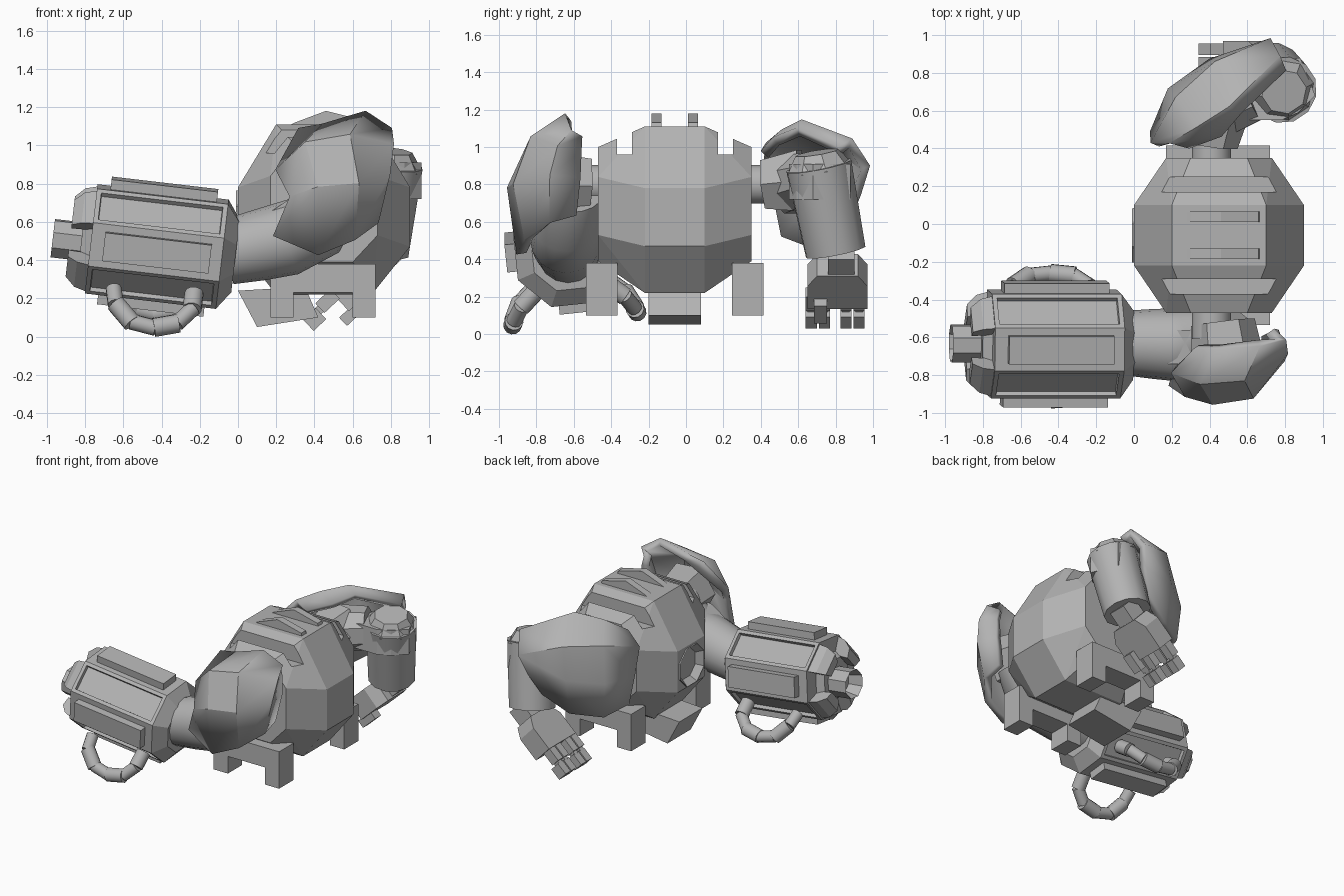
import bpy, bmesh
from math import radians, pi, cos, sin
from mathutils import Matrix, Vector

cube = bpy.data.objects.get("Cube")
if cube:
    bpy.data.objects.remove(cube, do_unlink=True)

grey = bpy.data.materials.new("plain_grey")
grey.use_nodes = True
GREY = (0.45, 0.45, 0.45, 1)
grey.diffuse_color = GREY
grey.node_tree.nodes["Principled BSDF"].inputs["Base Color"].default_value = GREY
I4 = Matrix.Identity(4)


def finish(name, bm, M=I4, smooth=0):
    bmesh.ops.transform(bm, matrix=M, verts=bm.verts)
    me = bpy.data.meshes.new(name)
    bm.to_mesh(me)
    bm.free()
    me.materials.append(grey)
    ob = bpy.data.objects.new(name, me)
    bpy.context.scene.collection.objects.link(ob)
    if smooth:
        bpy.ops.object.select_all(action='DESELECT')
        ob.select_set(True)
        bpy.context.view_layer.objects.active = ob
        bpy.ops.object.shade_smooth_by_angle(angle=radians(smooth))
    return ob


def hull(name, pts, M=I4):
    bm = bmesh.new()
    for p in pts:
        bm.verts.new(p)
    bmesh.ops.convex_hull(bm, input=bm.verts)
    bmesh.ops.delete(bm, geom=[v for v in bm.verts if not v.link_faces], context='VERTS')
    bmesh.ops.dissolve_limit(bm, angle_limit=radians(1), verts=bm.verts, edges=bm.edges)
    bmesh.ops.recalc_face_normals(bm, faces=bm.faces)
    return finish(name, bm, M)


def prism(name, xz, y0, y1):
    return hull(name, [(x, y, z) for x, z in xz for y in (y0, y1)])


def box(name, c, size, M=I4):
    bm = bmesh.new()
    bmesh.ops.create_cube(bm, size=1, matrix=Matrix.LocRotScale(Vector(c), None, Vector(size)))
    return finish(name, bm, M)


def tube(name, a, b, r1, r2, n=8, M=I4, hole=0, inset=0, smooth=0):
    a, b = Vector(a), Vector(b)
    bm = bmesh.new()
    bmesh.ops.create_cone(bm, cap_ends=True, segments=n, radius1=r1, radius2=r2, depth=(b - a).length,
                          matrix=Matrix.Rotation(pi / n, 4, 'Z'))
    bm.normal_update()
    if hole:  # sink the far cap
        cap = max(bm.faces, key=lambda f: f.normal.z)
        bmesh.ops.inset_region(bm, faces=[cap], thickness=r2 * 0.25)
        bmesh.ops.translate(bm, verts=cap.verts, vec=(0, 0, -hole))
    if inset:  # recess the diagonal sides
        diag = [f for f in bm.faces if abs(f.normal.x) > 0.5 and abs(f.normal.y) > 0.5]
        bmesh.ops.inset_individual(bm, faces=diag, thickness=inset, depth=0)
        bmesh.ops.inset_individual(bm, faces=diag, thickness=0.004, depth=-0.025)
    q = (b - a).to_track_quat('Z', 'Y').to_matrix().to_4x4()
    return finish(name, bm, M @ Matrix.Translation((a + b) / 2) @ q, smooth)


def cut(target, cutter):
    cutter.hide_render = True
    mod = target.modifiers.new("cut", 'BOOLEAN')
    mod.operation, mod.solver, mod.object = 'DIFFERENCE', 'EXACT', cutter
    bpy.context.view_layer.objects.active = target
    bpy.ops.object.modifier_apply(modifier=mod.name)
    bpy.data.objects.remove(cutter, do_unlink=True)


def shell(name, rows, thick):
    bm = bmesh.new()
    g = [[bm.verts.new(p) for p in r] for r in rows]
    for r, s in zip(g, g[1:]):
        for i in range(len(r) - 1):
            bm.faces.new((r[i], r[i + 1], s[i + 1], s[i]))
    ob = finish(name, bm, smooth=32)
    mod = ob.modifiers.new("thickness", 'SOLIDIFY')
    mod.thickness, mod.offset = thick, 0


def octagon(x, z, y):
    return [(x[i], y, z[j]) for i, j in
            ((0, 1), (0, 2), (1, 3), (2, 3), (3, 2), (3, 1), (2, 0), (1, 0))]


# faceted torso with a recessed port on the chest
MID = -0.06
big = ((0.0, 0.2, 0.7, 0.9), (0.22, 0.47, 0.78, 1.11))
small = ((0.17, 0.3, 0.6, 0.73), (0.39, 0.53, 0.84, 1.0))
torso = hull("torso", [p for s in (-1, 1) for p in
                       octagon(*big, MID + s * 0.16) + octagon(*small, MID + s * 0.41)])
cut(torso, tube("port_cutter", (0.07, MID, 0.62), (-0.1, MID, 0.62), 0.15, 0.15))
tube("chest_port", (0.1, MID, 0.62), (-0.01, MID, 0.62), 0.16, 0.155, 8, hole=0.05)
prism("chin_plate", ((0, 0.24), (0.1, 0.05), (0.42, 0.1), (0.35, 0.26)), -0.2, 0.08)

# grooves, ridges, hip brackets and shoulder sockets on both sides
for s, side in ((-1, "front"), (1, "back")):
    cut(torso, box("groove_cutter", (0.45, MID + s * 0.27, 1.06), (0.7, 0.08, 0.2)))
    prism(side + "_top_ridge", ((0.22, 1.08), (0.3, 1.12), (0.46, 1.18), (0.66, 1.13), (0.68, 1.05)),
          MID + s * 0.07, MID + s * 0.125)
    y = MID + s * 0.39
    box(side + "_hip_beam", (0.445, y, 0.305), (0.55, 0.17, 0.15))
    for x in (0.23, 0.66):
        box(side + "_hip_leg", (x, y, 0.18), (0.12, 0.17, 0.16))
    tube(side + "_shoulder_socket", (0.41, MID + s * 0.33, 0.8), (0.41, MID + s * 0.55, 0.8),
         0.105, 0.105, 16, smooth=40)

# shoulder pads
shell("front_shoulder_pad", (
    ((0.19, -0.83, 0.53), (0.42, -0.88, 0.43), (0.6, -0.84, 0.51), (0.71, -0.72, 0.6), (0.7, -0.59, 0.64)),
    ((0.28, -0.89, 0.73), (0.42, -0.93, 0.78), (0.62, -0.9, 0.8), (0.77, -0.72, 0.85), (0.74, -0.57, 0.84)),
    ((0.21, -0.77, 0.86), (0.36, -0.83, 1.0), (0.58, -0.81, 1.04), (0.79, -0.68, 1.0), (0.74, -0.57, 0.98)),
    ((0.33, -0.65, 1.07), (0.45, -0.65, 1.09), (0.66, -0.63, 1.16), (0.78, -0.61, 1.08), (0.72, -0.57, 1.06))),
    0.055)
shell("back_shoulder_pad", (
    ((0.13, 0.52, 0.52), (0.22, 0.68, 0.46), (0.42, 0.79, 0.48), (0.6, 0.85, 0.6)),
    ((0.11, 0.48, 0.72), (0.2, 0.7, 0.72), (0.41, 0.85, 0.75), (0.68, 0.91, 0.75)),
    ((0.11, 0.42, 0.91), (0.24, 0.66, 0.97), (0.44, 0.84, 0.98), (0.73, 0.96, 0.89)),
    ((0.2, 0.43, 1.0), (0.34, 0.52, 1.07), (0.5, 0.62, 1.12), (0.77, 0.88, 1.02)),
    ((0.29, 0.42, 0.96), (0.46, 0.48, 1.03), (0.56, 0.6, 1.08), (0.79, 0.82, 0.98))), 0.055)

# back arm: shoulder block, elbow, forearm
tube("back_shoulder_block", (0.4, 0.42, 0.8), (0.43, 0.62, 0.82), 0.15, 0.19, 6)
tube("back_upper_arm", (0.38, 0.58, 0.8), (0.62, 0.68, 0.83), 0.17, 0.15, 8)
hull("elbow", [(x, y, z) for x, y in ((0.55, 0.55), (0.78, 0.55), (0.87, 0.59), (0.96, 0.68), (0.88, 0.88), (0.6, 0.84))
               for z in (0.72, 0.91)])
tube("back_forearm", (0.79, 0.71, 0.9), (0.73, 0.8, 0.44), 0.18, 0.165, 12, smooth=40)
tube("elbow_cap", (0.795, 0.7, 0.97), (0.785, 0.715, 0.88), 0.12, 0.18, 8)

# hand reaching down and inward
hand = Matrix.Translation((0.62, 0.81, 0.28)) @ Matrix.Rotation(radians(-43), 4, 'Y')
box("wrist", (0.17, 0.02, 0.0), (0.16, 0.14, 0.14), hand)
hull("palm", [(x, y * w, z) for x, w in ((0.13, 0.11), (0.05, 0.16), (-0.13, 0.16))
              for y in (-1, 1) for z in (-0.08, 0.08)], hand)
for y in (-0.14, -0.07, 0.045, 0.115):
    box("finger_base", (-0.175, y, 0.035), (0.11, 0.06, 0.07), hand)
    box("finger_knuckle", (-0.235, y, 0.03), (0.03, 0.04, 0.045), hand)
    box("finger_tip", (-0.29, y, 0.01), (0.09, 0.06, 0.08), hand)
box("thumb", (-0.12, -0.09, -0.1), (0.14, 0.07, 0.06), hand)

# front arm: bent smooth sleeve and shoulder block
bm = bmesh.new()
path = [((-0.06, -0.63, 0.44), 0.17), ((0.1, -0.635, 0.475), 0.185), ((0.25, -0.64, 0.51), 0.195),
        ((0.4, -0.63, 0.58), 0.19), ((0.5, -0.62, 0.74), 0.17)]
rings = []
for i, (p, r) in enumerate(path):
    d = Vector(path[min(i + 1, 4)][0]) - Vector(path[max(i - 1, 0)][0])
    up = Vector((0, 1, 0)).cross(d).normalized()
    rings.append([bm.verts.new(Vector(p) + r * (cos(a) * Vector((0, 1, 0)) + sin(a) * up))
                  for a in (2 * pi * k / 16 for k in range(16))])
for r, s in zip(rings, rings[1:]):
    for k in range(16):
        bm.faces.new((r[k], r[k - 1], s[k - 1], s[k]))
bm.faces.new(rings[0])
bm.faces.new(rings[-1])
bmesh.ops.recalc_face_normals(bm, faces=bm.faces)
finish("front_arm_sleeve", bm, smooth=40)
tube("front_shoulder_block", (0.47, -0.52, 0.79), (0.5, -0.76, 0.8), 0.17, 0.2, 6)
prism("front_elbow_plate", ((0.18, 0.66), (0.3, 0.74), (0.5, 0.78), (0.42, 0.6)), -0.74, -0.56)

# arm cannon, built along its own x axis and slightly rolled
roll = Matrix.Rotation(radians(6), 4, 'X')
place = Matrix.Translation((-0.42, -0.635, 0.47))
gun = place @ Matrix.Rotation(radians(6.7), 4, 'Y') @ roll
tube("cannon_housing", (0.34, 0, 0), (-0.35, 0, 0), 0.3, 0.3, 8, gun, inset=0.035)
tube("cannon_collar", (0.34, 0, 0), (0.41, 0, 0), 0.3, 0.2, 8, gun)
tube("cannon_core", (-0.34, 0, 0), (-0.4, 0, 0), 0.19, 0.15, 8, gun)
tube("cannon_barrel", (-0.33, 0, -0.02), (-0.55, 0, -0.02), 0.105, 0.105, 8, gun, hole=0.1)
for k in range(4):
    turn = gun @ Matrix.Rotation(k * pi / 2, 4, 'X')
    box("cannon_rail", (0, 0, 0.295), (0.56, 0.15, 0.07), turn)
    hull("muzzle_claw", [(x, r * cos(radians(a)), r * sin(radians(a)))
                         for x, radii in ((-0.34, (0.16, 0.29)), (-0.41, (0.16, 0.27)), (-0.46, (0.15, 0.22)))
                         for r in radii for a in (22.5, 67.5)], turn)

# segmented hoses under the cannon
for s, side in ((-1, "front"), (1, "back")):
    pts = [Vector((x, s * y, z)) for x, y, z in
           ((-0.23, 0.2, -0.2), (-0.22, 0.28, -0.27), (-0.14, 0.325, -0.36), (-0.02, 0.335, -0.39),
            (0.1, 0.325, -0.37), (0.18, 0.28, -0.3), (0.19, 0.2, -0.23))]
    for i, (a, b) in enumerate(zip(pts, pts[1:])):
        r = (0.042, 0.05)[i % 2]
        tube(side + "_hose_segment", a, b + (b - a) * 0.08, r, r, 12, place @ roll, smooth=40)
